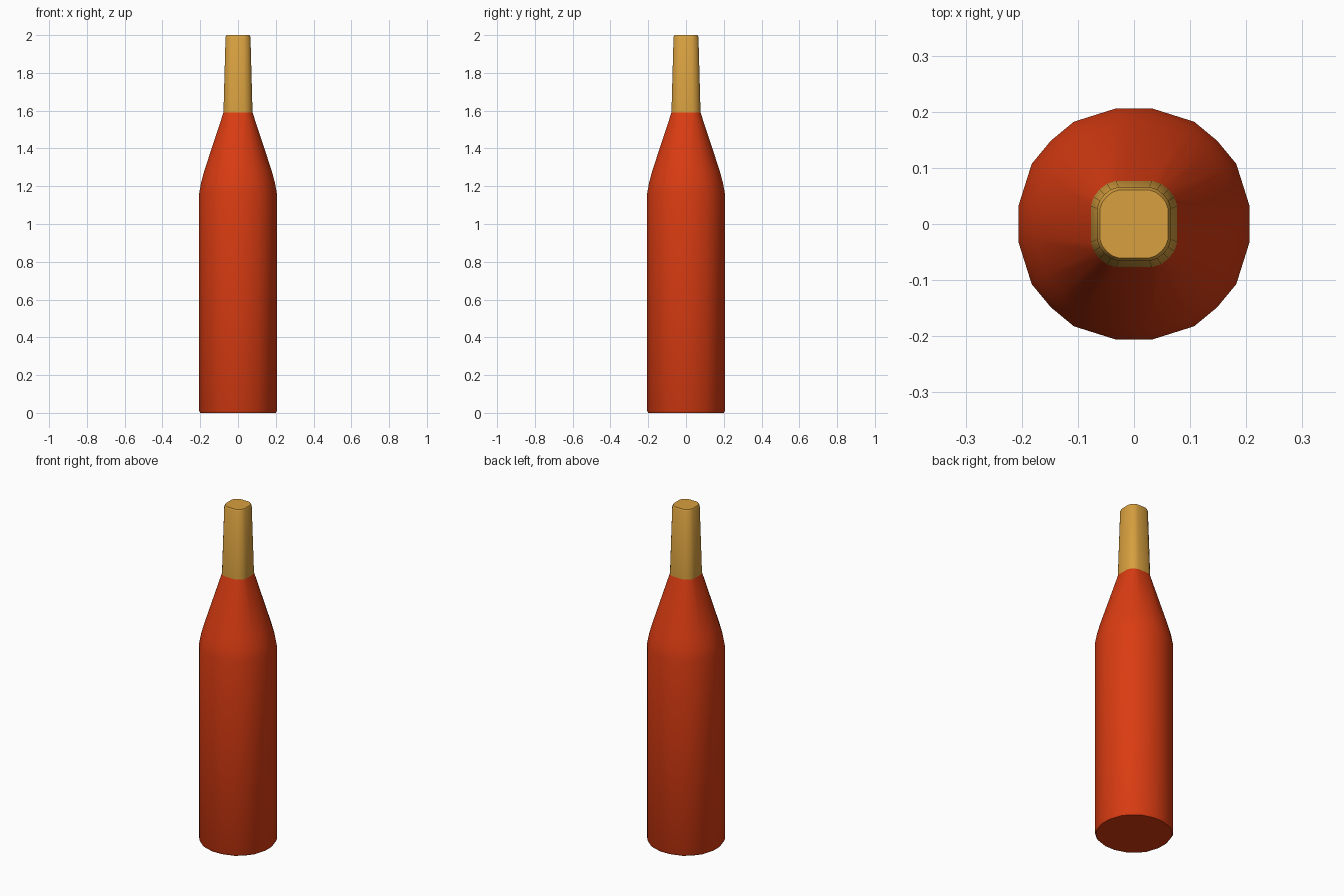
import bpy, bmesh, math
from mathutils import Vector

cube = bpy.data.objects.get("Cube")
if cube:
    bpy.data.objects.remove(cube, do_unlink=True)


def material(name, color):
    mat = bpy.data.materials.new(name)
    mat.use_nodes = True
    mat.diffuse_color = color
    mat.node_tree.nodes["Principled BSDF"].inputs["Base Color"].default_value = color
    return mat


# Quarter sections at unit half-width, turned four times into a closed ring
BODY = [(1, -0.155), (1, 0.155), (0.885, 0.52), (0.72, 0.72), (0.52, 0.885)]
NECK = [(1, -0.42), (1, 0.42), (0.93, 0.63), (0.8, 0.8), (0.63, 0.93)]


def ring(bm, quarter, radius, z):
    verts = []
    for turn in range(4):
        c, s = round(math.cos(turn * math.pi / 2)), round(math.sin(turn * math.pi / 2))
        for x, y in quarter:
            verts.append(bm.verts.new((radius * (c * x - s * y), radius * (s * x + c * y), z)))
    return verts


def loft(name, levels, mat, cap_bottom=False, cap_top=False):
    bm = bmesh.new()
    rings = [ring(bm, *level) for level in levels]
    for low, high in zip(rings, rings[1:]):
        for i in range(len(low)):
            j = (i + 1) % len(low)
            bm.faces.new((low[i], low[j], high[j], high[i]))
    if cap_bottom:
        bm.faces.new(rings[0][::-1])
    if cap_top:
        bm.faces.new(rings[-1])
    mesh = bpy.data.meshes.new(name)
    bm.to_mesh(mesh)
    bm.free()
    mesh.materials.append(mat)
    obj = bpy.data.objects.new(name, mesh)
    bpy.context.collection.objects.link(obj)
    bpy.ops.object.select_all(action="DESELECT")
    obj.select_set(True)
    bpy.context.view_layer.objects.active = obj
    bpy.ops.object.shade_smooth_by_angle(angle=math.radians(30))
    return obj


red = material("bottle red", (0.70, 0.045, 0.006, 1))
gold = material("foil gold", (0.68, 0.35, 0.05, 1))

# Body with a small bottom bevel and tapering shoulder
loft("bottle_body", [
    (BODY, 0.2, 0), (BODY, 0.206, 0.012), (BODY, 0.206, 1.16),
    (BODY, 0.195, 1.22), (BODY, 0.179, 1.28), (NECK, 0.077, 1.59),
], red, cap_bottom=True)

# Foil-wrapped neck with a bevelled flat top
loft("bottle_neck", [
    (NECK, 0.077, 1.59), (NECK, 0.066, 1.99), (NECK, 0.061, 2.0),
], gold, cap_top=True)
